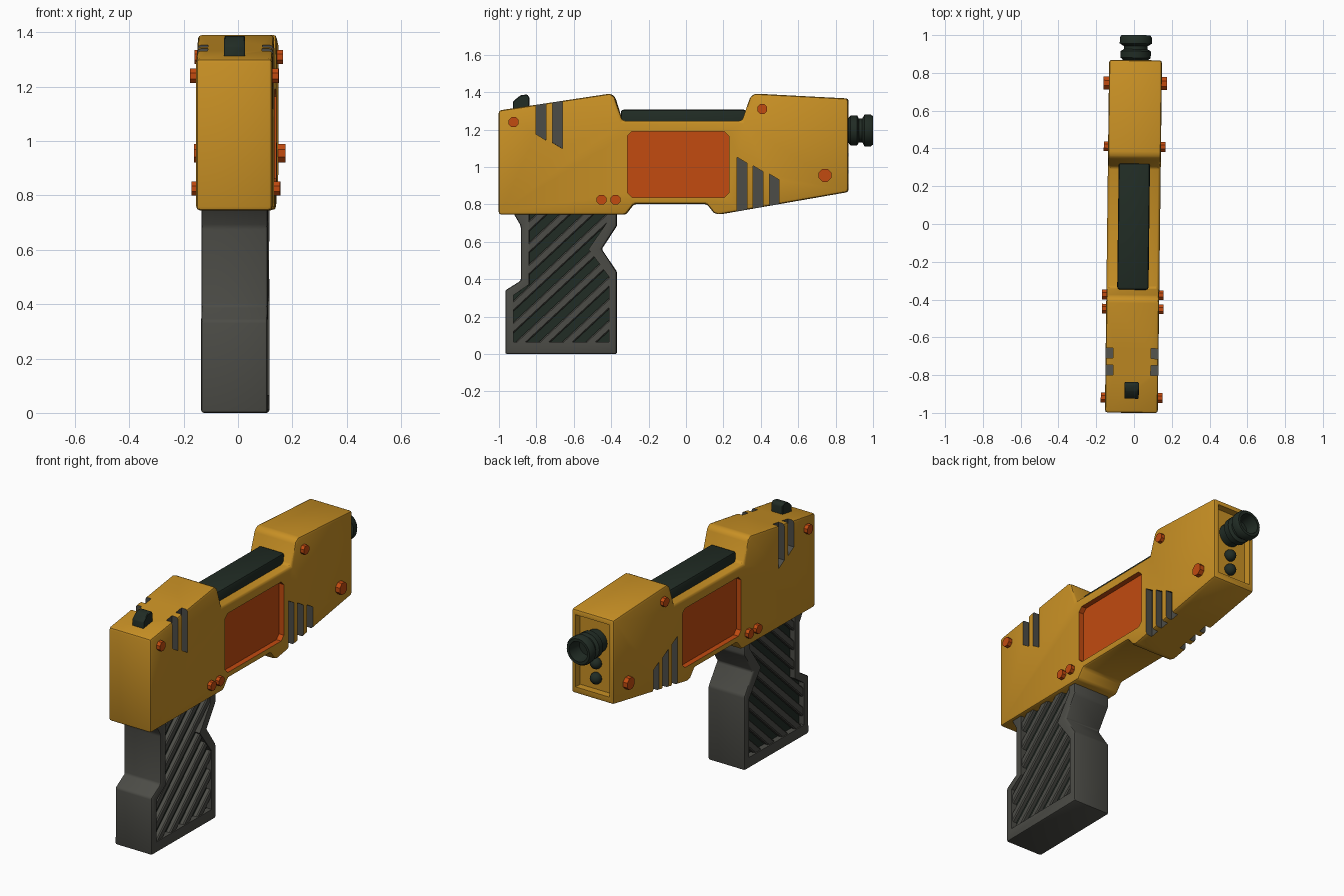
import bpy, bmesh, math
from mathutils import Matrix

if "Cube" in bpy.data.objects:
    bpy.data.objects.remove(bpy.data.objects["Cube"])


def material(name, rgb):
    m = bpy.data.materials.new(name)
    m.diffuse_color = (*rgb, 1)
    m.use_nodes = True
    m.node_tree.nodes["Principled BSDF"].inputs["Base Color"].default_value = m.diffuse_color
    return m


PALETTE = [material("yellow shell", (0.58, 0.28, 0.018)),
           material("orange accent", (0.54, 0.07, 0.005)),
           material("grey rubber", (0.072, 0.072, 0.062)),
           material("dark green metal", (0.015, 0.025, 0.018))]
YELLOW, ORANGE, GREY, DARK = range(4)


def finish(name, bm, mat):
    bmesh.ops.recalc_face_normals(bm, faces=bm.faces)
    for f in bm.faces:
        f.material_index = mat
    me = bpy.data.meshes.new(name)
    bm.to_mesh(me)
    bm.free()
    for m in PALETTE:
        me.materials.append(m)
    ob = bpy.data.objects.new(name, me)
    bpy.context.collection.objects.link(ob)
    return ob


def prisms(name, parts, mat, bevel=0, segments=2):
    """Extrude (y, z) outlines along x; each part is (points, x0, x1)."""
    bm = bmesh.new()
    for pts, x0, x1 in parts:
        a = [bm.verts.new((x0, y, z)) for y, z in pts]
        b = [bm.verts.new((x1, y, z)) for y, z in pts]
        bm.faces.new(a)
        bm.faces.new(b[::-1])
        for i in range(len(pts)):
            j = (i + 1) % len(pts)
            bm.faces.new((a[i], b[i], b[j], a[j]))
    ob = finish(name, bm, mat)
    if bevel:
        m = ob.modifiers.new("bevel", 'BEVEL')
        m.width, m.segments, m.limit_method = bevel, segments, 'ANGLE'
        apply(ob, m)
    return ob


def both(outlines, inner, outer):
    """The same outlines on the right and left side."""
    return [(p, s * inner, s * outer) for p in outlines for s in (1, -1)]


def apply(ob, mod):
    bpy.context.view_layer.objects.active = ob
    bpy.ops.object.modifier_apply(modifier=mod.name)


def boolean(ob, cutter, op='DIFFERENCE'):
    m = ob.modifiers.new("cut", 'BOOLEAN')
    m.operation, m.solver, m.object = op, 'EXACT', cutter
    apply(ob, m)
    bpy.data.objects.remove(cutter)


def rect(y0, y1, z0, z1):
    return [(y0, z0), (y1, z0), (y1, z1), (y0, z1)]


# Shell
body = prisms("body", [([
    (-1, .745), (-1, 1.302), (-.405, 1.392), (-.38, 1.375), (-.34, 1.247),
    (.302, 1.247), (.345, 1.375), (.37, 1.392), (.868, 1.366), (.868, .866),
    (.175, .745), (.15, .755), (.112, .802), (-.278, .802), (-.322, .745)],
    -.14, .14)], YELLOW, .014)

# Recessed side panels
c, y0, y1, z0, z1 = .025, -.312, .232, .838, 1.19
panel = [(y0 + c, z0), (y1 - c, z0), (y1, z0 + c), (y1, z1 - c),
         (y1 - c, z1), (y0 + c, z1), (y0, z1 - c), (y0, z0 + c)]
boolean(body, prisms("panel_cutter", both([panel], .108, .2), ORANGE))

# Slanted vents through the top and bottom edges
vents = [[(y, z), (y + .053, z - .032), (y + .053, end), (y, end)]
         for y, z, end in ((-.80, 1.175, 1.5), (-.712, 1.13, 1.5),
                           (.275, 1.052, .6), (.36, 1.007, .6), (.447, .963, .6))]
boolean(body, prisms("vent_cutter", both(vents, .1, .2), GREY))

# Muzzle face recess
boolean(body, prisms("muzzle_cutter", [(rect(.825, .95, .905, 1.335), -.112, .112)], YELLOW))

# Grip with recessed sides
grip = prisms("grip", [([
    (-.95, .785), (-.92, .75), (-.882, .685), (-.882, .392), (-.965, .34), (-.965, 0),
    (-.37, 0), (-.37, .44), (-.452, .56), (-.37, .685), (-.37, .785)],
    -.122, .122)], GREY, .01)
inset = [(-.837, .84), (-.837, .372), (-.92, .315), (-.92, .065), (-.41, .065),
         (-.41, .412), (-.52, .56), (-.42, .705), (-.42, .84)]
cutter = prisms("grip_cutter", both([inset], .088, .2), GREY)
for f in cutter.data.polygons:
    if abs(f.normal.x) > .9:
        f.material_index = DARK
boolean(grip, cutter)

# Diagonal grip ribs trimmed to the recess outline
bars = []
u, v = math.cos(math.radians(43)), math.sin(math.radians(43))
for i in range(-6, 8):
    cy, cz = -.665 - v * i * .085, .38 + u * i * .085
    bars.append([(cy + a * u - b * v, cz + a * v + b * u)
                 for a, b in ((-.7, -.021), (.7, -.021), (.7, .021), (-.7, .021))])
ribs = prisms("grip_ribs", both(bars, .08, .115), GREY, .006, 1)
trim = [(y, min(z, .77)) for y, z in inset]
boolean(ribs, prisms("rib_trim", both([trim], .07, .2), GREY), 'INTERSECT')

# Top rail and rear sight
prisms("top_rail", [(rect(-.348, .322, 1.2, 1.306), -.083, .083)], DARK, .014)
prisms("sight", [([(-.925, 1.28), (-.925, 1.35), (-.885, 1.383), (-.85, 1.388),
                   (-.837, 1.372), (-.837, 1.28)], -.038, .038)], DARK, .004, 1)

# Screws on both sides
bm = bmesh.new()
for y, z, r, x in ((-.92, 1.24, .029, .163), (-.45, .825, .028, .163), (-.375, .825, .028, .163),
                   (.41, 1.31, .028, .163), (.745, .955, .037, .168)):
    for s in (1, -1):
        bmesh.ops.create_cone(bm, cap_ends=True, segments=8, radius1=r, radius2=r, depth=.05,
                              matrix=Matrix.Translation((s * (x - .025), y, z))
                              @ Matrix.Rotation(math.pi / 2, 4, 'Y')
                              @ Matrix.Rotation(math.pi / 8, 4, 'Z'))
finish("screws", bm, ORANGE)

# Lathed barrel with a bore
bm = bmesh.new()
N = 20
rings = []
for r, y in ((.068, .80), (.068, .87), (.08, .88), (.08, .915), (.063, .925), (.063, .942),
             (.085, .955), (.085, .987), (.076, 1.0), (.06, 1.0), (.05, .92)):
    rings.append([bm.verts.new((r * math.cos(2 * math.pi * k / N), y,
                                1.195 + r * math.sin(2 * math.pi * k / N))) for k in range(N)])
for a, b in zip(rings, rings[1:]):
    for k in range(N):
        bm.faces.new((a[k], a[(k + 1) % N], b[(k + 1) % N], b[k]))
bm.faces.new(rings[0])
bm.faces.new(rings[-1])
finish("barrel", bm, DARK)

# Sensor beads under the barrel
bm = bmesh.new()
for z in (.975, 1.065):
    bmesh.ops.create_uvsphere(bm, u_segments=14, v_segments=10, radius=.034,
                              matrix=Matrix.Translation((0, .835, z)))
finish("sensor_beads", bm, DARK)

# Shading, and the slight turn of the whole model
for ob in list(bpy.context.scene.objects):
    bpy.ops.object.select_all(action='DESELECT')
    ob.select_set(True)
    bpy.context.view_layer.objects.active = ob
    bpy.ops.object.shade_smooth_by_angle(angle=math.radians(35))
    ob.rotation_euler.z = -.012
    ob.location.x = -.002
